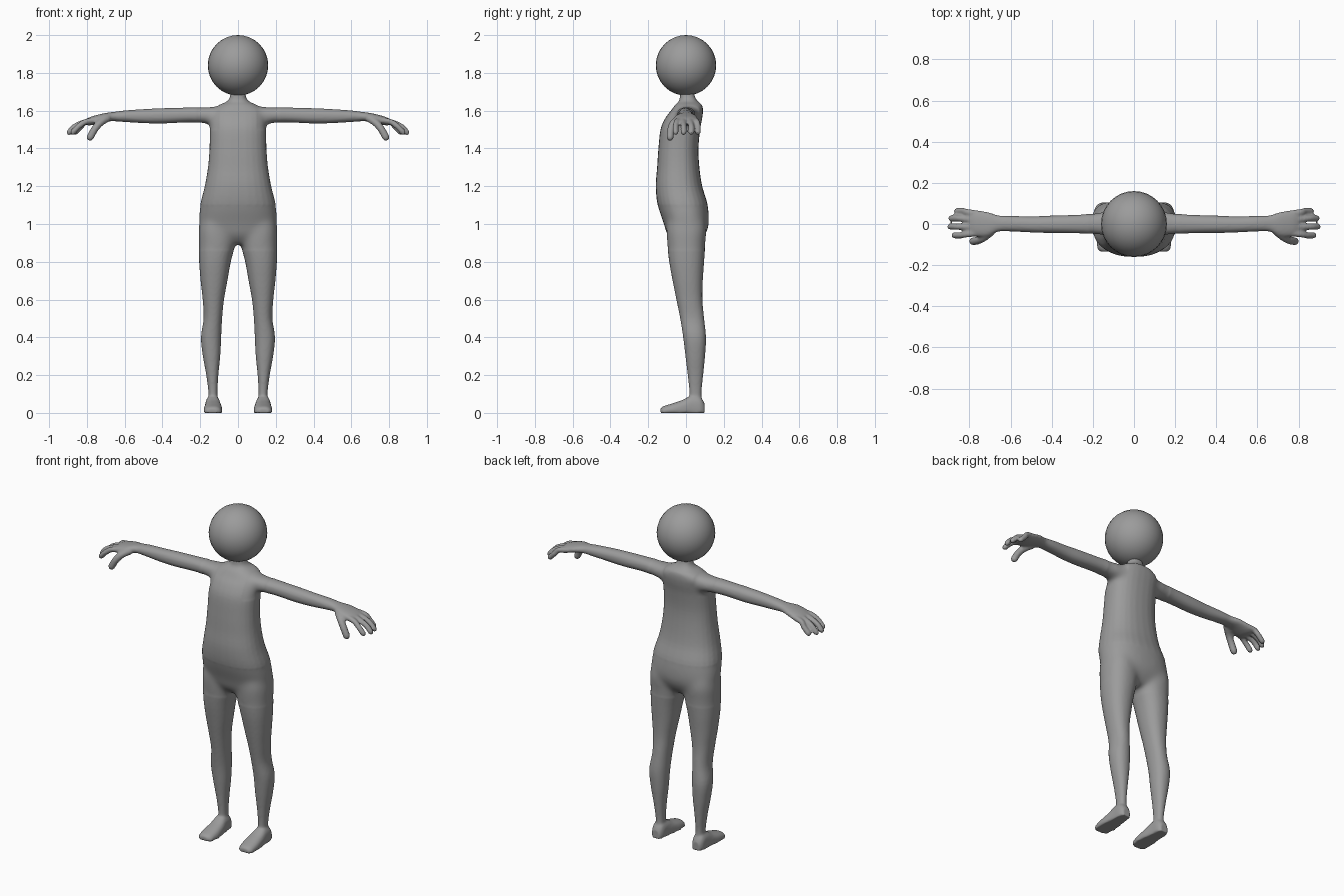
import bpy, bmesh, math
from mathutils import Vector

if "Cube" in bpy.data.objects:
    bpy.data.objects.remove(bpy.data.objects["Cube"])

N = 28
bm = bmesh.new()


def skin(rings):
    """Bridge successive rings of points and cap both ends."""
    loops = [[bm.verts.new(p) for p in r] for r in rings]
    for a, b in zip(loops, loops[1:]):
        for i in range(N):
            j = (i + 1) % N
            bm.faces.new((a[i], a[j], b[j], b[i]))
    bm.faces.new(loops[0][::-1])
    bm.faces.new(loops[-1])


def smooth_rows(rows, steps=4):
    """Catmull-Rom interpolation between the section rows."""
    out = []
    for i in range(len(rows) - 1):
        p0, p1 = rows[max(i - 1, 0)], rows[i]
        p2, p3 = rows[i + 1], rows[min(i + 2, len(rows) - 1)]
        for s in range(steps):
            t = s / steps
            out.append([0.5 * (2 * b + (c - a) * t + (2 * a - 5 * b + 4 * c - d) * t * t
                               + (3 * b - a - 3 * c + d) * t ** 3)
                        for a, b, c, d in zip(p0, p1, p2, p3)])
    return out + [list(rows[-1])]


def loft(rows, place, power=0.9):
    """Rows are (position, u0, u1, v0, v1); place maps (position, u, v) to a point."""
    rings = []
    for w, u0, u1, v0, v1 in smooth_rows(rows):
        ring = []
        for k in range(N):
            c, s = math.cos(math.tau * k / N), math.sin(math.tau * k / N)
            c = math.copysign(abs(c) ** power, c)
            s = math.copysign(abs(s) ** power, s)
            x, y, z = place(w, (u0 + u1) / 2 + c * (u1 - u0) / 2,
                            (v0 + v1) / 2 + s * (v1 - v0) / 2)
            ring.append((x, y, max(z, 0)))
        rings.append(ring)
    skin(rings)


def finger(points, r, side):
    """Round tube along a bent path with a rounded tip."""
    pts = [Vector(p) for p in smooth_rows(points)]
    end = (pts[-1] - pts[-2]).normalized()
    radii = [r] * len(pts) + [r * 0.85, r * 0.45]
    pts += [pts[-1] + end * r * 0.55, pts[-1] + end * r]
    rings = []
    for i, p in enumerate(pts):
        d = pts[min(i + 1, len(pts) - 1)] - pts[max(i - 1, 0)]
        q = d.to_track_quat('Z', 'Y')
        ring = [p + q @ Vector((math.cos(math.tau * k / N), math.sin(math.tau * k / N), 0)) * radii[i]
                for k in range(N)]
        rings.append([(side * v.x, v.y, v.z) for v in ring])
    skin(rings)


# Torso and neck
torso = [(0.895, -.07, .07, -.06, .065), (0.94, -.18, .18, -.098, .1), (1.0, -.206, .206, -.117, .121),
         (1.1, -.2, .2, -.15, .115), (1.2, -.176, .176, -.16, .086), (1.3, -.159, .159, -.153, .071),
         (1.4, -.151, .151, -.146, .066), (1.5, -.149, .149, -.135, .075), (1.56, -.147, .147, -.11, .086),
         (1.6, -.142, .142, -.08, .09), (1.63, -.1, .1, -.058, .085), (1.65, -.058, .058, -.038, .062),
         (1.68, -.041, .041, -.032, .046), (1.74, -.04, .04, -.03, .04)]
loft(torso, lambda w, u, v: (u, v, w), 0.85)

leg = [(1.12, .06, .16, -.08, .07), (1.04, .035, .195, -.095, .095), (.97, .02, .209, -.104, .108),
       (.9, .014, .209, -.1, .103),
       (.8, .038, .206, -.089, .096), (.7, .056, .198, -.071, .089), (.6, .074, .187, -.051, .087),
       (.5, .084, .182, -.031, .096), (.4, .089, .196, -.015, .106), (.3, .094, .186, -.003, .101),
       (.2, .104, .168, .009, .091), (.1, .109, .156, .018, .082), (.03, .105, .16, .01, .09)]
foot = [(-.135, .11, .162, -.02, .024), (-.12, .09, .178, -.03, .035), (-.07, .083, .182, -.03, .051),
        (-.02, .086, .178, -.03, .068), (.03, .094, .173, -.03, .092), (.075, .098, .17, -.03, .085),
        (.098, .11, .158, -.02, .05)]
arm = [(.07, -.06, .07, 1.53, 1.625), (.15, -.055, .06, 1.53, 1.62), (.25, -.046, .046, 1.538, 1.617),
       (.4, -.044, .041, 1.532, 1.613), (.5, -.041, .037, 1.534, 1.608), (.6, -.036, .04, 1.54, 1.601),
       (.66, -.037, .042, 1.544, 1.593), (.71, -.06, .058, 1.54, 1.586), (.77, -.062, .067, 1.524, 1.571),
       (.80, -.055, .065, 1.521, 1.558)]
# Finger root y, tip y, tip x
fingers = [(.053, .063, .86), (.02, .028, .888), (-.014, -.013, .893), (-.046, -.055, .873)]

for side in (1, -1):
    # Leg, foot and arm
    loft(leg, lambda w, u, v: (side * u, v, w))
    loft(foot, lambda w, u, v: (side * u, w, v), 0.8)
    loft(arm, lambda w, u, v: (side * w, u, v))
    # Fingers and thumb
    for y0, y1, x in fingers:
        finger([(.77, y0, 1.548), (.81, y0 * .6 + y1 * .4, 1.54),
                (x - .03, y1, 1.517), (x, y1, 1.486)], .0155, side)
    finger([(.69, -.035, 1.56), (.73, -.066, 1.535), (.76, -.08, 1.5), (.782, -.084, 1.46)], .0195, side)

bmesh.ops.recalc_face_normals(bm, faces=bm.faces)
mesh = bpy.data.meshes.new("body")
bm.to_mesh(mesh)
bm.free()
body = bpy.data.objects.new("body", mesh)
bpy.context.collection.objects.link(body)

# Fuse the parts into one seamless skin
remesh = body.modifiers.new("fuse", 'REMESH')
remesh.mode = 'VOXEL'
remesh.voxel_size = 0.007
remesh.use_smooth_shade = True
soften = body.modifiers.new("soften", 'SMOOTH')
soften.factor = 0.5
soften.iterations = 5

# Apply, then blend the hip and shoulder joins more strongly
bm = bmesh.new()
bm.from_object(body, bpy.context.evaluated_depsgraph_get())
joins = [v for v in bm.verts if .86 < v.co.z < 1.1 or (1.5 < v.co.z < 1.63 and .1 < abs(v.co.x) < .22)]
for _ in range(35):
    bmesh.ops.smooth_vert(bm, verts=joins, factor=0.5, use_axis_x=True, use_axis_y=True, use_axis_z=True)
body.modifiers.clear()
bm.to_mesh(mesh)
bm.free()
mesh.shade_smooth()

# Head
bpy.ops.mesh.primitive_uv_sphere_add(segments=32, ring_count=16, radius=0.16, location=(0, 0, 1.84))
head = bpy.context.object
head.name = "head"
bpy.ops.object.shade_smooth()

# Dark grey finish
grey = bpy.data.materials.new("dark_grey")
grey.diffuse_color = (0.33, 0.33, 0.33, 1)
grey.use_nodes = True
grey.node_tree.nodes["Principled BSDF"].inputs["Base Color"].default_value = grey.diffuse_color
for ob in (body, head):
    ob.data.materials.clear()
    ob.data.materials.append(grey)
